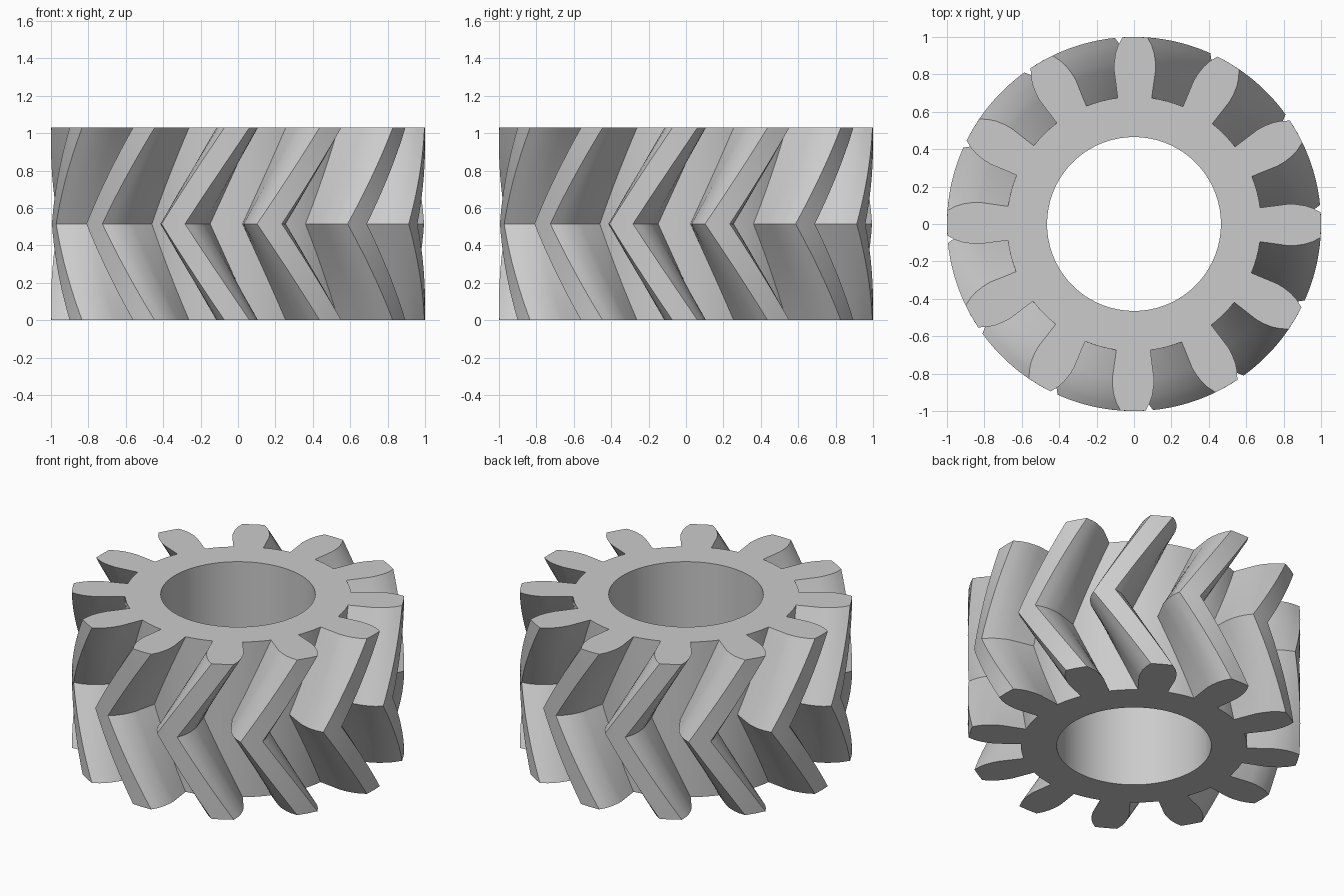
import bpy, bmesh, math

TEETH = 12
HEIGHT = 1.03
TWIST = math.radians(-20)      # rotation of the middle relative to both ends
LAYERS = 20
BORE_R, ROOT_R, TIP_R = 0.465, 0.68, 1.0
BORE_STEPS = 6                 # bore segments per tooth
PITCH = 2 * math.pi / TEETH
START = math.pi / 2 - math.radians(0.3)

cube = bpy.data.objects.get("Cube")
if cube:
    bpy.data.objects.remove(cube)

steel = bpy.data.materials.new("grey_metal")
steel.use_nodes = True
grey = (0.6, 0.6, 0.6, 1)
steel.diffuse_color = grey
steel.node_tree.nodes["Principled BSDF"].inputs["Base Color"].default_value = grey

# One flank as (radius, half angle): radial below the base circle, curved above
flank = [(ROOT_R, 0.134), (0.83, 0.134), (0.87, 0.127),
         (0.92, 0.112), (0.96, 0.093), (TIP_R, 0.067)]
gap = [(ROOT_R, -PITCH / 2), (ROOT_R, -PITCH / 2 + 0.065)]
tooth = (gap + [(r, -a) for r, a in flank] + [(TIP_R, 0)]
         + [(r, a) for r, a in reversed(flank)] + [(ROOT_R, PITCH / 2 - 0.065)])
bore = [(BORE_R, PITCH * (i / BORE_STEPS - 0.5)) for i in range(BORE_STEPS)]

bm = bmesh.new()


def ring(section, z, turn):
    """Repeat a one-tooth section around the axis."""
    return [bm.verts.new((r * math.cos(a + t), r * math.sin(a + t), z))
            for k in range(TEETH) for r, a in section
            for t in [START + turn + k * PITCH]]


def wall(low, high):
    """Join two rings with quads."""
    for i in range(len(low)):
        j = (i + 1) % len(low)
        bm.faces.new((low[i], low[j], high[j], high[i]))


# Herringbone teeth
rings = []
for i in range(LAYERS + 1):
    f = i / LAYERS
    rings.append(ring(tooth, HEIGHT * f, TWIST * (1 - abs(2 * f - 1))))
for low, high in zip(rings, rings[1:]):
    wall(low, high)

# Straight bore
bores = [ring(bore, z, 0) for z in (0, HEIGHT)]
wall(*bores)

# Flat end faces, one sector per tooth
n, m = len(tooth), len(bore)
for outer, inner in ((rings[0], bores[0]), (rings[-1], bores[1])):
    for k in range(TEETH):
        out = [outer[(k * n + i) % len(outer)] for i in range(n + 1)]
        inn = [inner[(k * m + i) % len(inner)] for i in range(m + 1)]
        bm.faces.new(out + inn[::-1])

bmesh.ops.recalc_face_normals(bm, faces=bm.faces)
mesh = bpy.data.meshes.new("herringbone_gear")
bm.to_mesh(mesh)
bm.free()
mesh.materials.append(steel)

gear = bpy.data.objects.new("herringbone_gear", mesh)
bpy.context.collection.objects.link(gear)
bpy.context.view_layer.objects.active = gear
gear.select_set(True)
bpy.ops.object.shade_smooth_by_angle(angle=math.radians(25))
